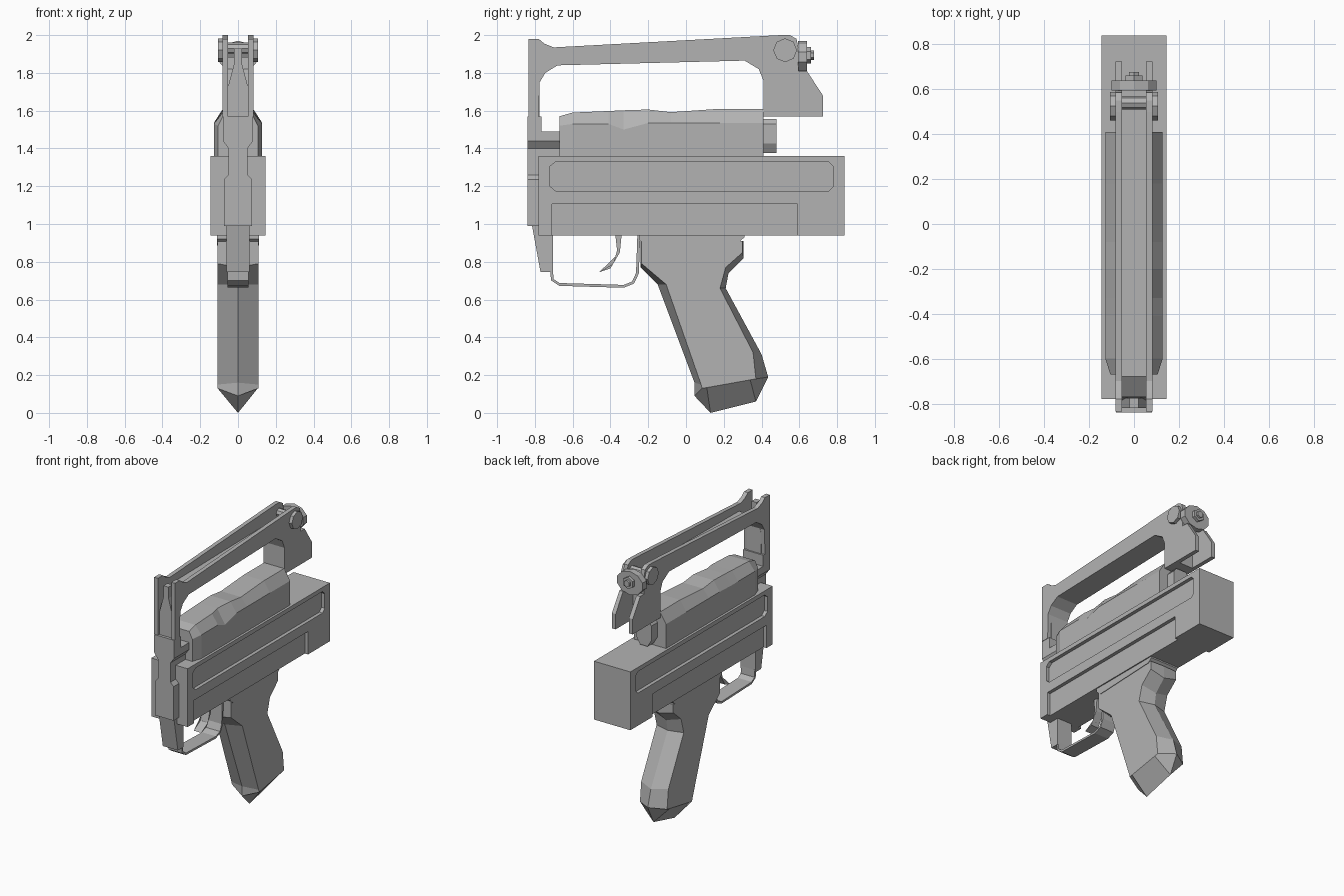
import bpy, bmesh, math
from mathutils import Matrix

cube = bpy.data.objects.get("Cube")
if cube:
    bpy.data.objects.remove(cube, do_unlink=True)

grey = bpy.data.materials.new("plain grey")
grey.use_nodes = True
grey.diffuse_color = (0.45, 0.45, 0.45, 1)
grey.node_tree.nodes["Principled BSDF"].inputs["Base Color"].default_value = grey.diffuse_color


def finish(name, bm):
    bmesh.ops.recalc_face_normals(bm, faces=bm.faces)
    mesh = bpy.data.meshes.new(name)
    bm.to_mesh(mesh)
    bm.free()
    mesh.materials.append(grey)
    ob = bpy.data.objects.new(name, mesh)
    bpy.context.collection.objects.link(ob)
    return ob


def loft(name, rings):
    """Skin a row of closed rings and cap both ends."""
    bm = bmesh.new()
    rows = [[bm.verts.new(p) for p in ring] for ring in rings]
    n = len(rows[0])
    for a, b in zip(rows, rows[1:]):
        for i in range(n):
            j = (i + 1) % n
            bm.faces.new((a[i], a[j], b[j], b[i]))
    bm.faces.new(rows[0])
    bm.faces.new(rows[-1])
    return finish(name, bm)


def side_prism(name, pts, lo, hi):
    """Side outline of (y, z) points, extruded along x."""
    return loft(name, [[(x, y, z) for y, z in pts] for x in (lo, hi)])


def front_prism(name, half, lo, hi):
    """Right half of a front outline (x, z), mirrored and extruded along y."""
    pts = half + [(-x, z) for x, z in reversed(half)]
    return loft(name, [[(x, y, z) for x, z in pts] for y in (lo, hi)])


def box(name, x, y, z):
    return side_prism(name, [(y[0], z[0]), (y[1], z[0]), (y[1], z[1]), (y[0], z[1])], *x)


def disc(name, axis, centre, radius, depth, sides, stretch=1):
    bm = bmesh.new()
    rot = Matrix.Rotation(math.pi / 2, 4, "Y" if axis == "x" else "X")
    place = Matrix.Translation(centre) @ Matrix.Diagonal((stretch, 1, 1, 1)) @ rot
    bmesh.ops.create_cone(bm, cap_ends=True, segments=sides, radius1=radius,
                          radius2=radius, depth=depth, matrix=place)
    return finish(name, bm)


def strip(name, path, thick, half_width):
    """Flat band following a (y, z) path."""
    left, right = [], []
    for i, (y, z) in enumerate(path):
        a, b = path[max(i - 1, 0)], path[min(i + 1, len(path) - 1)]
        dy, dz = b[0] - a[0], b[1] - a[1]
        s = thick / 2 / math.hypot(dy, dz)
        left.append((y - dz * s, z + dy * s))
        right.append((y + dz * s, z - dy * s))
    return side_prism(name, left + right[::-1], -half_width, half_width)


# Main body with a chamfered slot and a lower recess on each side
body = box("main_body", (-0.145, 0.145), (-0.78, 0.84), (0.94, 1.36))
slot = [(-0.69, 1.175), (0.755, 1.175), (0.78, 1.2), (0.78, 1.305),
        (0.755, 1.33), (-0.69, 1.33), (-0.72, 1.305), (-0.72, 1.2)]
cutters = []
for s in (-1, 1):
    lo, hi = sorted((s * 0.12, s * 0.2))
    cutters.append(side_prism("slot_cutter", slot, lo, hi))
    cutters.append(box("recess_cutter", (lo, hi), (-0.71, 0.59), (0.9, 1.105)))
bpy.context.view_layer.objects.active = body
for c in cutters:
    c.hide_render = True
    mod = body.modifiers.new("cut", "BOOLEAN")
    mod.object, mod.operation, mod.solver = c, "DIFFERENCE", "EXACT"
    bpy.ops.object.modifier_apply(modifier=mod.name)
    bpy.data.objects.remove(c, do_unlink=True)

# Top cover: station, half width, shoulder height, top height; dented on one side
rings = []
for y, w, sh, top, dent in [(-0.67, 0.105, 1.52, 1.57, 0), (-0.6, 0.128, 1.53, 1.59, 0),
                            (-0.41, 0.128, 1.53, 1.598, 0), (-0.33, 0.128, 1.53, 1.602, 0.03),
                            (-0.2, 0.128, 1.535, 1.606, 0), (-0.08, 0.128, 1.535, 1.592, 0),
                            (0.18, 0.128, 1.535, 1.61, 0), (0.41, 0.128, 1.535, 1.61, 0)]:
    rings.append([(-w, y, 1.36), (w, y, 1.36), (w, y, sh - dent),
                  (0.08 - dent / 2, y, top), (-0.08, y, top), (-w, y, sh)])
loft("top_cover", rings)
front_prism("rear_stub", [(0.03, 1.375), (0.06, 1.425), (0.06, 1.53), (0.04, 1.555)], 0.4, 0.48)

# Waisted front column and the bracket behind it
front_prism("front_column", [(0.075, 0.99), (0.075, 1.235), (0.05, 1.26), (0.05, 1.4),
                             (0.08, 1.44), (0.08, 1.57)], -0.84, -0.765)
front_prism("column_bracket", [(0.05, 1.35), (0.05, 1.4), (0.08, 1.44), (0.08, 1.49)],
            -0.77, -0.66)
side_prism("front_lug", [(-0.815, 0.99), (-0.77, 0.745), (-0.705, 0.745), (-0.705, 0.95),
                         (-0.76, 0.99)], -0.06, 0.06)

# Carrying handle: two side plates joined by a lower core
under = [(-0.78, 1.57), (-0.775, 1.75), (-0.745, 1.8), (-0.68, 1.84),
         (0.31, 1.865), (0.385, 1.82), (0.41, 1.76), (0.41, 1.57)]
plate = under + [(0.725, 1.57), (0.725, 1.68), (0.64, 1.81), (0.595, 1.81), (0.595, 1.93),
                 (0.585, 1.98), (0.55, 2.0), (0.5, 2.0), (-0.7, 1.935), (-0.75, 1.955),
                 (-0.78, 1.98), (-0.835, 1.98), (-0.835, 1.57)]
for side, s in (("left", 1), ("right", -1)):
    side_prism("handle_plate_" + side, plate, *sorted((s * 0.053, s * 0.083)))
    disc("pivot_" + side, "x", (s * 0.093, 0.525, 1.92), 0.063, 0.026, 8)
side_prism("handle_core", under + [(0.53, 1.57), (0.53, 1.9), (-0.68, 1.885),
                                   (-0.77, 1.82), (-0.81, 1.57)], -0.055, 0.055)
front_prism("front_sight", [(0.055, 1.57), (0.055, 1.72), (0.02, 1.85), (0.02, 1.93)],
            -0.82, -0.775)

# Rear sight knob
disc("cross_pin", "x", (0, 0.54, 1.93), 0.03, 0.12, 8)
disc("rear_knob", "y", (0, 0.617, 1.885), 0.085, 0.046, 10, 1.25)
disc("knob_nut", "y", (0, 0.65, 1.893), 0.043, 0.024, 6)
disc("knob_tip", "y", (0, 0.667, 1.893), 0.025, 0.02, 6)

# Grip: wide centre ridge between two smaller flat sides
ridge = [(-0.24, 0.91), (-0.24, 0.77), (-0.15, 0.68), (0.045, 0.16), (0.045, 0.09),
         (0.13, 0.0), (0.37, 0.06), (0.435, 0.19), (0.4, 0.31), (0.21, 0.66),
         (0.225, 0.74), (0.305, 0.82), (0.305, 0.91)]
flat = [(-0.235, 0.91), (-0.235, 0.79), (-0.105, 0.68), (0.08, 0.15), (0.085, 0.13),
        (0.11, 0.134), (0.34, 0.175), (0.37, 0.18), (0.355, 0.32), (0.18, 0.66),
        (0.21, 0.77), (0.3, 0.85), (0.3, 0.91)]
loft("grip", [[(x, y, z) for y, z in pts]
              for x, pts in ((-0.108, flat), (0, ridge), (0.108, flat))])
side_prism("grip_collar", [(-0.25, 0.95), (-0.25, 0.92), (-0.21, 0.885), (0.28, 0.905),
                           (0.31, 0.93), (0.31, 0.95)], -0.112, 0.112)

# Trigger and its guard
strip("trigger_guard", [(-0.712, 0.76), (-0.708, 0.705), (-0.67, 0.68), (-0.33, 0.67),
                        (-0.28, 0.69), (-0.257, 0.74), (-0.25, 0.94)], 0.015, 0.055)
side_prism("trigger", [(-0.375, 0.95), (-0.365, 0.86), (-0.385, 0.79), (-0.46, 0.745),
                       (-0.4, 0.765), (-0.35, 0.85), (-0.34, 0.95)], -0.03, 0.03)
